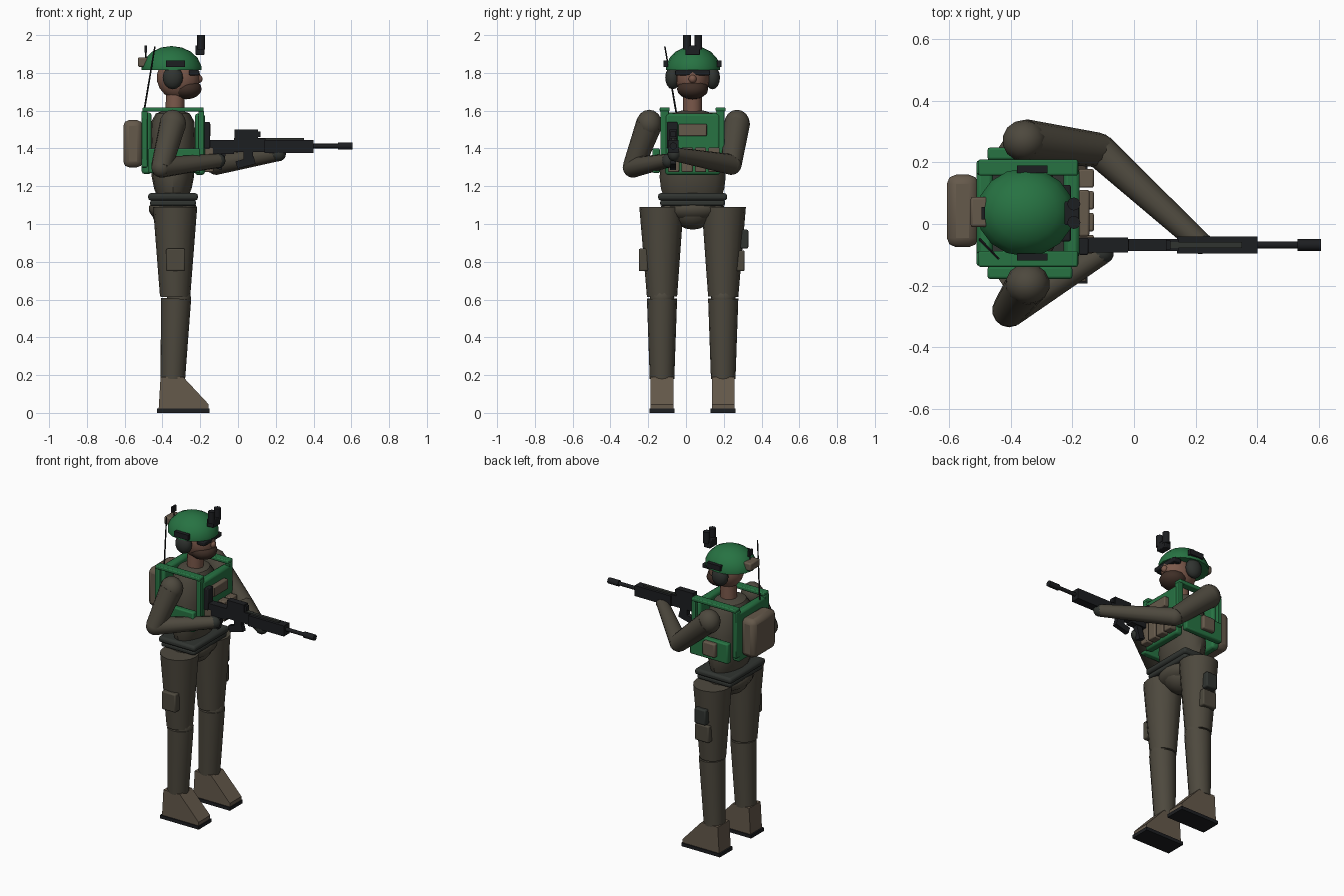
import bpy, bmesh, math
from mathutils import Vector, Matrix

if "Cube" in bpy.data.objects:
    bpy.data.objects.remove(bpy.data.objects["Cube"])

CX, CY = -0.345, 0.035          # body axis


def mat(name, c):
    m = bpy.data.materials.new(name)
    m.diffuse_color = (*c, 1)
    m.use_nodes = True
    m.node_tree.nodes["Principled BSDF"].inputs["Base Color"].default_value = m.diffuse_color
    return m


OLIVE = mat("olive_cloth", (0.075, 0.066, 0.048))
GREEN = mat("green_armour", (0.02, 0.17, 0.055))
TAN = mat("tan_gear", (0.13, 0.1, 0.07))
SKIN = mat("skin", (0.2, 0.1, 0.07))
BEARD = mat("beard_brown", (0.05, 0.028, 0.02))
DARK = mat("dark_metal", (0.012, 0.013, 0.015))
GREY = mat("dark_grey", (0.03, 0.034, 0.03))


def finish(name, bm, m, bevel=0):
    bmesh.ops.recalc_face_normals(bm, faces=bm.faces)
    me = bpy.data.meshes.new(name)
    bm.to_mesh(me)
    bm.free()
    ob = bpy.data.objects.new(name, me)
    bpy.context.collection.objects.link(ob)
    me.materials.append(m)
    if bevel:
        b = ob.modifiers.new("bevel", "BEVEL")
        b.width, b.segments = bevel, 2
    bpy.ops.object.select_all(action='DESELECT')
    ob.select_set(True)
    bpy.context.view_layer.objects.active = ob
    bpy.ops.object.shade_smooth_by_angle(angle=math.radians(35))
    return ob


def box(name, x, y, z, m, bevel=0.0, tilt=0):
    """Box from x, y, z ranges, tilted about y."""
    bm = bmesh.new()
    bmesh.ops.create_cube(bm, size=1)
    c = Vector([sum(r) / 2 for r in (x, y, z)])
    s = [r[1] - r[0] for r in (x, y, z)]
    bm.transform(Matrix.Translation(c) @ Matrix.Rotation(math.radians(tilt), 4, 'Y') @ Matrix.Diagonal((*s, 1)))
    return finish(name, bm, m, bevel)


def limb(name, p, q, r1, r2, m, seg=12):
    """Tapered cylinder from p to q."""
    p, q = Vector(p), Vector(q)
    bm = bmesh.new()
    bmesh.ops.create_cone(bm, cap_ends=True, segments=seg, radius1=r1, radius2=r2, depth=(q - p).length)
    bm.transform(Matrix.Translation((p + q) / 2) @ (q - p).to_track_quat('Z', 'Y').to_matrix().to_4x4())
    return finish(name, bm, m)


def ball(name, c, r, m, seg=14, cut=None):
    """Ellipsoid, optionally cut flat at height cut."""
    bm = bmesh.new()
    bmesh.ops.create_uvsphere(bm, u_segments=seg, v_segments=seg // 2 + 1, radius=1)
    bm.transform(Matrix.Translation(c) @ Matrix.Diagonal((*r, 1)))
    if cut is not None:
        g = bm.verts[:] + bm.edges[:] + bm.faces[:]
        bmesh.ops.bisect_plane(bm, geom=g, plane_co=(0, 0, cut), plane_no=(0, 0, -1), clear_outer=True)
        bmesh.ops.holes_fill(bm, edges=[e for e in bm.edges if e.is_boundary])
    return finish(name, bm, m)


def loft(name, rings, m, seg=16):
    """Stack of ellipses (z, rx, ry) around the body axis."""
    bm = bmesh.new()
    loops = [[bm.verts.new((CX + rx * math.cos(2 * math.pi * i / seg), CY + ry * math.sin(2 * math.pi * i / seg), z))
              for i in range(seg)] for z, rx, ry in rings]
    for a, b in zip(loops, loops[1:]):
        for i in range(seg):
            bm.faces.new((a[i], a[(i + 1) % seg], b[(i + 1) % seg], b[i]))
    bm.faces.new(loops[0])
    bm.faces.new(loops[-1])
    return finish(name, bm, m)


def prism(name, pts, y0, y1, m):
    """Side profile (x, z) extruded along y."""
    bm = bmesh.new()
    a = [bm.verts.new((x, y0, z)) for x, z in pts]
    b = [bm.verts.new((x, y1, z)) for x, z in pts]
    bm.faces.new(a)
    bm.faces.new(b)
    for i in range(len(pts)):
        j = (i + 1) % len(pts)
        bm.faces.new((a[i], a[j], b[j], b[i]))
    return finish(name, bm, m)


# Legs and boots
for side, s in (("right", -1), ("left", 1)):
    y = CY + s * 0.162
    limb(side + "_thigh", (-0.333, y, 0.615), (-0.333, y + s * 0.003, 1.09), 0.08, 0.117, OLIVE, 16)
    ball(side + "_knee", (-0.312, y, 0.61), (0.065, 0.065, 0.06), OLIVE)
    limb(side + "_shin", (-0.345, y, 0.18), (-0.328, y, 0.605), 0.065, 0.08, OLIVE, 16)
    prism(side + "_boot", [(-0.42, 0.02), (-0.155, 0.02), (-0.155, 0.045), (-0.29, 0.19), (-0.41, 0.19)],
          y - 0.06, y + 0.06, TAN)
    box(side + "_sole", (-0.43, -0.15), (y - 0.066, y + 0.066), (0, 0.022), DARK)
box("right_thigh_pouch", (-0.38, -0.28), (-0.25, -0.2), (0.75, 0.87), OLIVE, 0.008)
box("left_thigh_pouch", (-0.38, -0.28), (0.26, 0.31), (0.75, 0.86), OLIVE, 0.008)
box("left_thigh_case", (-0.37, -0.29), (0.27, 0.33), (0.87, 0.97), GREY, 0.008)

# Pelvis, belt and torso
ball("pelvis", (CX, CY, 1.08), (0.128, 0.17, 0.075), OLIVE, 16)
ball("crotch", (CX, CY, 1.07), (0.115, 0.112, 0.1), OLIVE, 16)
box("belt", (-0.476, -0.212), (CY - 0.183, CY + 0.183), (1.125, 1.163), GREY, 0.014)
box("belt_lower", (-0.465, -0.222), (CY - 0.172, CY + 0.172), (1.095, 1.128), GREY, 0.012)
loft("torso", [(1.15, 0.085, 0.155), (1.19, 0.1, 0.168), (1.25, 0.112, 0.175), (1.4, 0.12, 0.16),
               (1.54, 0.115, 0.145), (1.585, 0.09, 0.11), (1.6, 0.05, 0.06)], OLIVE)

# Armour vest
box("chest_plate", (-0.228, -0.176), (-0.11, 0.18), (1.26, 1.585), GREEN, 0.014)
box("back_plate", (-0.51, -0.458), (-0.11, 0.18), (1.265, 1.59), GREEN, 0.014)
for side, s in (("right", -1), ("left", 1)):
    y = CY + s * 0.148
    box(side + "_shoulder_strap", (-0.505, -0.182), (y - 0.026, y + 0.026), (1.595, 1.618), GREEN, 0.006)
    y = CY + s * 0.193
    box(side + "_side_panel", (-0.475, -0.2), (y - 0.02, y + 0.02), (1.27, 1.4), GREEN, 0.008)
    for x in (-0.5, -0.2):
        box(side + "_corner_strap", (x - 0.01, x + 0.02), (CY + s * .148 - .022, CY + s * .148 + .022), (1.3, 1.6), GREEN, 0.005)
box("left_side_pouch", (-0.4, -0.31), (0.23, 0.275), (1.3, 1.39), TAN, 0.008)
box("chest_pouch", (-0.18, -0.145), (-0.04, 0.11), (1.465, 1.53), TAN, 0.006)
box("chest_radio", (-0.18, -0.148), (-0.1, -0.045), (1.4, 1.54), DARK, 0.005)
for i in range(4):
    y = -0.095 + i * 0.071
    box("magazine_pouch", (-0.18, -0.13), (y, y + 0.06), (1.275, 1.405), TAN, 0.006)
box("backpack", (-0.607, -0.505), (-0.075, 0.16), (1.3, 1.55), TAN, 0.03)
limb("antenna", (-0.5, -0.05, 1.58), (-0.44, -0.112, 1.94), 0.005, 0.004, DARK, 6)

# Head
limb("neck", (-0.335, CY, 1.57), (-0.33, CY, 1.72), 0.05, 0.05, SKIN)
ball("head", (-0.315, CY, 1.775), (0.115, 0.09, 0.115), SKIN, 16)
ball("beard", (-0.275, CY, 1.715), (0.085, 0.083, 0.055), BEARD)
ball("nose", (-0.208, CY, 1.768), (0.022, 0.022, 0.022), SKIN, 10)
box("glasses", (-0.26, -0.205), (CY - 0.092, CY + 0.092), (1.787, 1.815), DARK, 0.006)
for side, s in (("right", -1), ("left", 1)):
    ball(side + "_ear_cup", (CX, CY + s * 0.105, 1.775), (0.055, 0.04, 0.062), GREY)

# Helmet and its fittings
ball("helmet", (-0.352, CY + 0.003, 1.815), (0.16, 0.145, 0.127), GREEN, 16, 1.815)
for side, s in (("right", -1), ("left", 1)):
    y = CY + s * 0.142
    box(side + "_helmet_rail", (-0.38, -0.28), (y - 0.012, y + 0.012), (1.832, 1.866), DARK)
    limb(side + "_goggle_tube", (-0.195, CY + s * 0.03, 1.925), (-0.195, CY + s * 0.03, 2.0), 0.021, 0.021, DARK)
box("goggle_mount", (-0.225, -0.178), (-0.003, 0.073), (1.895, 1.945), DARK, 0.004)
box("counterweight", (-0.53, -0.475), (-0.01, 0.088), (1.832, 1.882), TAN, 0.008)
box("strobe", (-0.495, -0.483), (0.015, 0.055), (1.908, 1.945), DARK)
limb("strobe_stem", (-0.489, CY, 1.87), (-0.489, CY, 1.915), 0.004, 0.004, DARK, 6)

# Arms: shoulder, elbow, hand
arms = (("right", (-0.345, -0.195, 1.53), (-0.405, -0.28, 1.3), (-0.105, -0.095, 1.335)),
        ("left", (-0.355, 0.27, 1.53), (-0.115, 0.24, 1.315), (0.215, -0.062, 1.37)))
for side, a, b, c in arms:
    ball(side + "_shoulder", a, (0.072, 0.068, 0.075), OLIVE)
    limb(side + "_upper_arm", a, b, 0.07, 0.056, OLIVE)
    ball(side + "_elbow", b, (0.055, 0.055, 0.055), OLIVE)
    limb(side + "_forearm", b, c, 0.055, 0.037, OLIVE)
    ball(side + "_glove", c, (0.04, 0.036, 0.038), GREY)

# Rifle
GY = -0.068
box("stock", (-0.175, -0.02), (GY - 0.024, GY + 0.024), (1.37, 1.445), DARK)
box("receiver", (-0.02, 0.145), (GY - 0.02, GY + 0.02), (1.38, 1.452), DARK)
box("handguard", (0.14, 0.4), (GY - 0.028, GY + 0.028), (1.376, 1.445), DARK)
box("top_rail", (-0.02, 0.35), (GY - 0.01, GY + 0.01), (1.44, 1.455), GREY)
box("optic", (-0.018, 0.105), (GY - 0.02, GY + 0.02), (1.45, 1.5), DARK)
box("optic_lens", (0.1, 0.118), (GY - 0.015, GY + 0.015), (1.46, 1.49), DARK)
box("magazine", (-0.01, 0.09), (GY - 0.015, GY + 0.015), (1.305, 1.345), DARK, 0, -15)
box("magazine_well", (0.03, 0.08), (GY - 0.015, GY + 0.015), (1.32, 1.39), DARK)
box("pistol_grip", (-0.115, -0.075), (GY - 0.016, GY + 0.016), (1.29, 1.38), DARK, 0, 15)
limb("barrel", (0.38, GY, 1.413), (0.56, GY, 1.413), 0.012, 0.012, DARK)
limb("muzzle", (0.53, GY, 1.413), (0.606, GY, 1.413), 0.019, 0.019, DARK)
